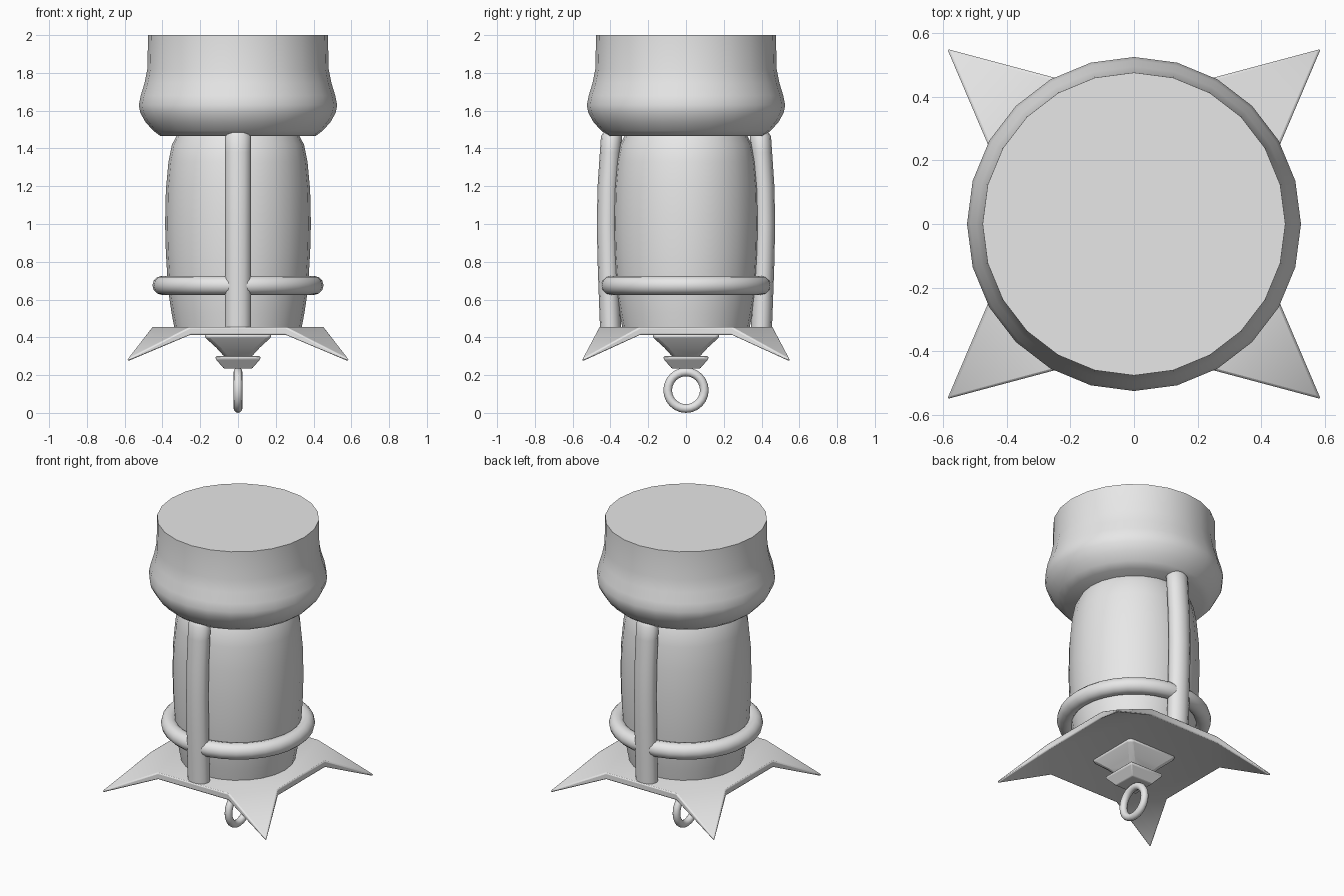
import bpy, bmesh, math
from mathutils import Vector

if "Cube" in bpy.data.objects:
    bpy.data.objects.remove(bpy.data.objects["Cube"])

grey = bpy.data.materials.new("plain_grey")
grey.diffuse_color = (0.8, 0.8, 0.8, 1)
grey.use_nodes = True
grey.node_tree.nodes["Principled BSDF"].inputs["Base Color"].default_value = grey.diffuse_color


def finish(bm, name, angle=40, bevel=0):
    """Turn a bmesh into a named, smooth-shaded object."""
    bmesh.ops.recalc_face_normals(bm, faces=bm.faces)
    mesh = bpy.data.meshes.new(name)
    bm.to_mesh(mesh)
    bm.free()
    mesh.materials.append(grey)
    ob = bpy.data.objects.new(name, mesh)
    bpy.context.collection.objects.link(ob)
    if bevel:
        mod = ob.modifiers.new("soft_edges", 'BEVEL')
        mod.width, mod.segments = bevel, 2
        mod.limit_method, mod.angle_limit = 'ANGLE', math.radians(40)
    bpy.ops.object.select_all(action='DESELECT')
    ob.select_set(True)
    bpy.context.view_layer.objects.active = ob
    bpy.ops.object.shade_smooth_by_angle(angle=math.radians(angle))
    return ob


def loft(rings, name, angle=40, bevel=0):
    """Skin a stack of closed rings and cap both ends."""
    bm = bmesh.new()
    rows = [[bm.verts.new(p) for p in ring] for ring in rings]
    for a, b in zip(rows, rows[1:]):
        for i in range(len(a)):
            j = (i + 1) % len(a)
            bm.faces.new((a[i], a[j], b[j], b[i]))
    bm.faces.new(rows[0])
    bm.faces.new(rows[-1])
    return finish(bm, name, angle, bevel)


def ellipse(rx, ry, z, n, cy=0, turn=0.0):
    return [(rx * math.cos(turn + math.tau * i / n),
             cy + ry * math.sin(turn + math.tau * i / n), z) for i in range(n)]


def lathe(profile, name, n=24, angle=40):
    return loft([ellipse(r, r, z, n) for r, z in profile], name, angle)


def square(h, z):
    return [(-h, -h, z), (h, -h, z), (h, h, z), (-h, h, z)]


def torus(major, minor, z, name, upright=False, n=32, m=12):
    bm = bmesh.new()
    grid = []
    for i in range(n):
        a = math.tau * i / n
        row = []
        for k in range(m):
            b = math.tau * k / m
            r, h = major + minor * math.cos(b), minor * math.sin(b)
            u, v = r * math.cos(a), r * math.sin(a)
            row.append(bm.verts.new((h, u, z + v) if upright else (u, v, z + h)))
        grid.append(row)
    for i in range(n):
        for k in range(m):
            p, q, k2 = grid[i], grid[(i + 1) % n], (k + 1) % m
            bm.faces.new((p[k], q[k], q[k2], p[k2]))
    return finish(bm, name, 60)


# Flared top cap and barrel-shaped body
lathe([(.41, 1.465), (.45, 1.495), (.49, 1.54), (.518, 1.59), (.525, 1.63),
       (.515, 1.68), (.495, 1.745), (.48, 1.82), (.476, 2.0)], "top_cap")
lathe([(.335, .44), (.352, .53), (.37, .65), (.382, .85), (.386, 1.0),
       (.382, 1.18), (.368, 1.33), (.35, 1.42), (.32, 1.475)], "body")

# Guard ring around the body
torus(.403, .05, .675, "guard_ring")

# Front and back bowed struts
for side, name in ((-1, "front_strut"), (1, "back_strut")):
    rings = [ellipse(.07 * w, .056 * w, z, 12, side * cy)
             for z, cy, w in ((.42, .398, 1), (.6, .405, 1), (.8, .412, 1),
                              (1.0, .416, 1), (1.2, .412, 1), (1.38, .4, 1),
                              (1.465, .394, 1), (1.485, .392, .8))]
    loft(rings, name)

# Four-pointed base plate with drooping tips
outline = []
for sx, sy in ((1, 1), (-1, 1), (-1, -1), (1, -1)):
    corner = [(sx * .455, sy * .24, 0), (sx * .587, sy * .55, 1), (sx * .25, sy * .46, 0)]
    outline += corner if sx * sy > 0 else corner[::-1]
bm = bmesh.new()
layers = []
for flat_z, tip_z in ((.455, .285), (.412, .27)):
    vs = [bm.verts.new((x, y, tip_z if tip else flat_z)) for x, y, tip in outline]
    layers.append(vs)
    bm.faces.new([v for v, o in zip(vs, outline) if not o[2]])
    for i in range(1, 12, 3):
        bm.faces.new(vs[i - 1:i + 2])
for i in range(12):
    j = (i + 1) % 12
    bm.faces.new((layers[0][i], layers[0][j], layers[1][j], layers[1][i]))
finish(bm, "star_base", 50, .008)

# Tapered neck, square collar and hanging loop below the base
loft([square(.185, .415), square(.17, .395), square(.115, .345), square(.065, .29)],
     "lower_neck", 50, .02)
loft([square(.075, .235), square(.118, .285), square(.118, .3)], "square_collar", 35, .005)
torus(.097, .023, .12, "hanging_loop", upright=True, n=24)
